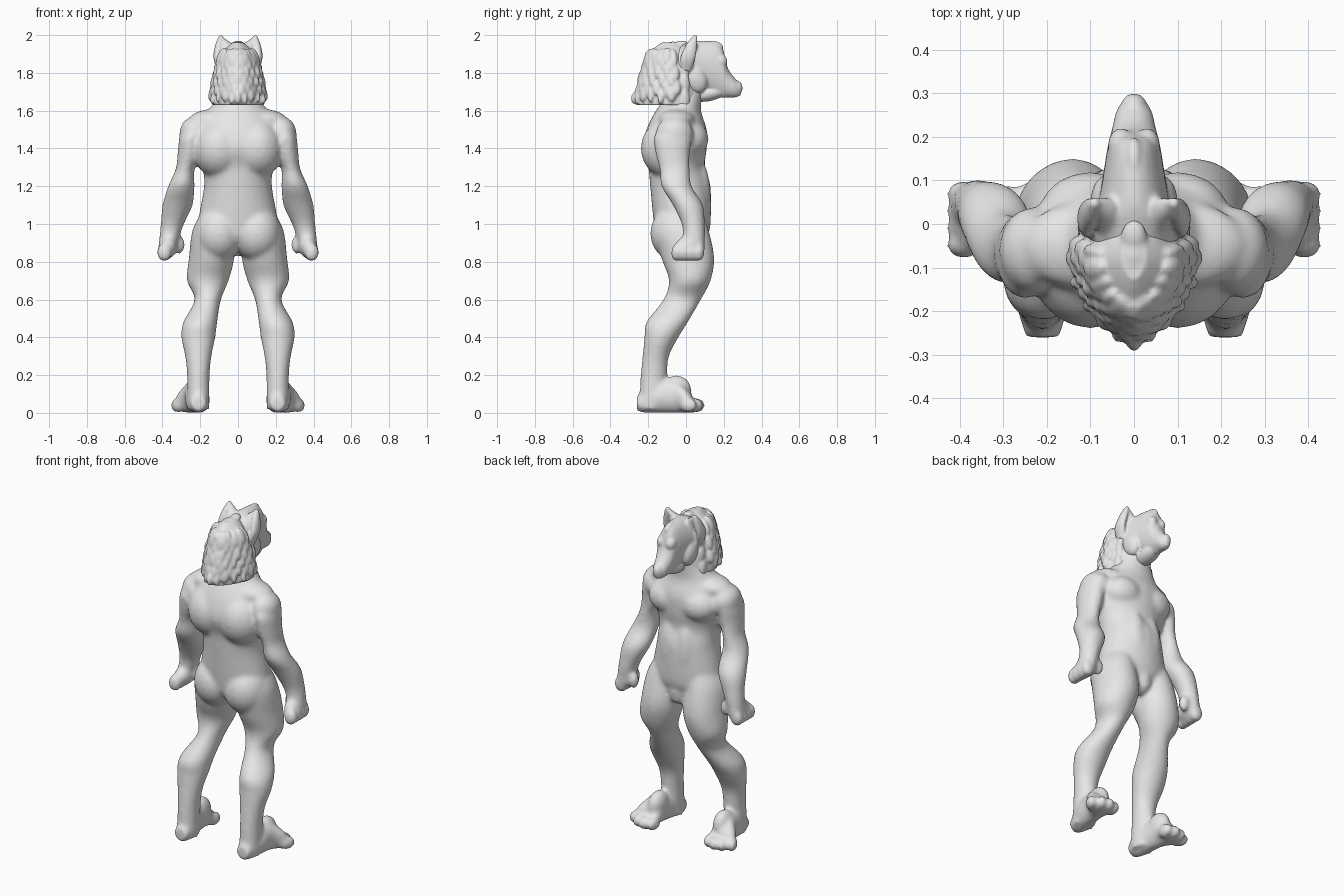
import bpy, bmesh, math, random
from mathutils import Matrix, Vector

random.seed(4)
if "Cube" in bpy.data.objects:
    bpy.data.objects.remove(bpy.data.objects["Cube"], do_unlink=True)

grey = bpy.data.materials.new("plain grey")
grey.use_nodes = True
grey.diffuse_color = (.8, .8, .8, 1)
grey.node_tree.nodes["Principled BSDF"].inputs["Base Color"].default_value = grey.diffuse_color


def ring(x=0, y=0, z=0, wide=.1, deep=.1):
    """One oval section of a lofted part."""
    return (x, y, z, wide, deep)


def catmull(before, start, end, after, t):
    """Smooth blend from start to end."""
    slope_in, slope_out = (end - before) / 2, (after - start) / 2
    bend = 3 * (end - start) - 2 * slope_in - slope_out
    twist = 2 * (start - end) + slope_in + slope_out
    return start + t * (slope_in + t * (bend + t * twist))


def smooth_path(rows, steps=6):
    """Interpolate extra sections between the given ones."""
    padded = [rows[0], *rows, rows[-1]]
    path = []
    for group in zip(padded, padded[1:], padded[2:], padded[3:]):
        for step in range(steps):
            path.append([catmull(*values, step / steps) for values in zip(*group)])
    return path + [list(rows[-1])]


def oval(angle, wide, deep, point):
    """Point on an oval whose rear half narrows to a point."""
    c, s = math.cos(angle), math.sin(angle)
    return c * wide * (1 - point * max(0, -s)), s * deep


def loft(bm, rows, depth_axis=Vector((0, 1, 0)), point=0, count=28):
    """Skin a closed tube over rounded sections."""
    loops = []
    for x, y, z, wide, deep in smooth_path(rows):
        loop = []
        for k in range(count):
            across, along = oval(math.tau * k / count, wide, deep, point)
            loop.append(bm.verts.new(Vector((x + across, y, z)) + depth_axis * along))
        loops.append(loop)
    faces = [bm.faces.new(loops[0]), bm.faces.new(loops[-1])]
    for low, high in zip(loops, loops[1:]):
        for k in range(count):
            following = (k + 1) % count
            faces.append(bm.faces.new((low[k], low[following], high[following], high[k])))
    bmesh.ops.recalc_face_normals(bm, faces=faces)


def blob(bm, x=0, y=0, z=0, wide=.1, deep=.1, tall=.1, turn=0, tilt=0):
    """Ellipsoid mass, tilted about x and then turned about z."""
    matrix = (Matrix.Translation((x, y, z)) @ Matrix.Rotation(turn, 4, "Z")
              @ Matrix.Rotation(tilt, 4, "X") @ Matrix.Diagonal((wide, deep, tall, 1)))
    bmesh.ops.create_icosphere(bm, subdivisions=3, radius=1, matrix=matrix)


def fuse(bm, name, voxel, relax):
    """Mirror the masses and merge them into one smooth skin."""
    mesh = bpy.data.meshes.new(name)
    bm.to_mesh(mesh)
    bm.free()
    mesh.materials.append(grey)
    obj = bpy.data.objects.new(name, mesh)
    bpy.context.collection.objects.link(obj)
    mirror = obj.modifiers.new("other side", "MIRROR")
    mirror.use_mirror_merge = False
    skin = obj.modifiers.new("skin", "REMESH")
    skin.mode = "VOXEL"
    skin.voxel_size = voxel
    skin.use_smooth_shade = True
    soften = obj.modifiers.new("soften", "SMOOTH")
    soften.factor = .5
    soften.iterations = relax


upright = Vector((0, 0, 1))

# Torso, from crotch to neck
body = bmesh.new()
loft(body, [
    ring(y=.02, z=.86, wide=.06, deep=.09),
    ring(y=-.02, z=.92, wide=.16, deep=.13),
    ring(y=-.02, z=1, wide=.21, deep=.15),
    ring(y=-.03, z=1.2, wide=.18, deep=.16),
    ring(y=-.05, z=1.3, wide=.19, deep=.15),
    ring(y=-.06, z=1.4, wide=.23, deep=.17),
    ring(y=-.05, z=1.5, wide=.24, deep=.16),
    ring(y=-.04, z=1.6, wide=.16, deep=.12),
    ring(z=1.7, wide=.09, deep=.09),
    ring(y=.03, z=1.8, wide=.08, deep=.08),
])

# Torso muscles: groin, chest, shoulder blade, neck slope, buttock, belly
blob(body, y=.06, z=.92, wide=.06, deep=.06, tall=.09)
blob(body, x=.1, y=.02, z=1.45, wide=.12, deep=.1, tall=.1)
blob(body, x=.1, y=-.09, z=1.4, wide=.14, deep=.15, tall=.16)
blob(body, x=.12, y=-.05, z=1.55, wide=.14, deep=.1, tall=.06)
blob(body, x=.1, y=-.05, z=.95, wide=.13, deep=.14, tall=.15)
blob(body, x=.05, y=.06, z=1.15, wide=.07, deep=.07, tall=.2)

# Leg, from hip to heel
loft(body, [
    ring(x=.11, y=-.02, z=1.08, wide=.07, deep=.1),
    ring(x=.13, y=-.02, z=.97, wide=.11, deep=.14),
    ring(x=.14, y=.01, z=.82, wide=.12, deep=.14),
    ring(x=.16, y=.02, z=.7, wide=.11, deep=.11),
    ring(x=.16, y=-.02, z=.6, wide=.07, deep=.1),
    ring(x=.2, y=-.1, z=.48, wide=.09, deep=.11),
    ring(x=.21, y=-.13, z=.4, wide=.09, deep=.09),
    ring(x=.21, y=-.16, z=.3, wide=.07, deep=.07),
    ring(x=.21, y=-.17, z=.2, wide=.06, deep=.07),
    ring(x=.21, y=-.18, z=.02, wide=.06, deep=.07),
])

# Foot with four spread toes
loft(body, [
    ring(x=.21, y=-.26, z=.05, wide=.04, deep=.04),
    ring(x=.21, y=-.22, z=.06, wide=.05, deep=.06),
    ring(x=.22, y=-.15, z=.08, wide=.06, deep=.08),
    ring(x=.23, y=-.07, z=.09, wide=.06, deep=.09),
    ring(x=.25, y=-.01, z=.07, wide=.08, deep=.07),
    ring(x=.25, y=.03, z=.05, wide=.08, deep=.05),
], depth_axis=upright)
blob(body, x=.22, y=-.05, z=.12, wide=.05, deep=.08, tall=.08)
for toe in range(4):
    spread = toe / 3
    blob(body, x=.19 + .13 * spread, y=.04 + .07 * spread * (1 - 1.4 * spread), z=.04,
         wide=.03, deep=.05, tall=.04, turn=-spread / 2)

# Arm, from shoulder to wrist, with a rounded shoulder cap
blob(body, x=.23, y=-.06, z=1.48, wide=.08, deep=.1, tall=.09, tilt=-.1)
loft(body, [
    ring(x=.23, y=-.06, z=1.52, wide=.05, deep=.07),
    ring(x=.25, y=-.07, z=1.46, wide=.06, deep=.1),
    ring(x=.26, y=-.07, z=1.37, wide=.06, deep=.09),
    ring(x=.28, y=-.06, z=1.29, wide=.05, deep=.08),
    ring(x=.3, y=-.05, z=1.2, wide=.07, deep=.08),
    ring(x=.32, y=.01, z=1.1, wide=.08, deep=.08),
    ring(x=.35, y=.04, z=.99, wide=.06, deep=.06),
    ring(x=.37, y=.04, z=.9, wide=.05, deep=.06),
])

# Loosely closed hand with fingers and thumb
blob(body, x=.37, y=.02, z=.88, wide=.05, deep=.08, tall=.06)
for finger in range(4):
    blob(body, x=.39, y=-.05 + finger * .04, z=.85, wide=.04, deep=.03, tall=.05, tilt=-.1)
blob(body, x=.31, y=.06, z=.89, wide=.03, deep=.03, tall=.05)
fuse(body, "body", voxel=.01, relax=16)

# Head with long drooping muzzle
head = bmesh.new()
loft(head, [
    ring(y=-.1, z=1.82, wide=.07, deep=.09),
    ring(y=-.02, z=1.83, wide=.1, deep=.12),
    ring(y=.06, z=1.84, wide=.08, deep=.13),
    ring(y=.18, z=1.81, wide=.06, deep=.14),
    ring(y=.22, z=1.75, wide=.05, deep=.08),
    ring(y=.26, z=1.72, wide=.04, deep=.05),
    ring(y=.29, z=1.71, wide=.02, deep=.03),
], depth_axis=upright)

# Nose, forehead crest, throat, brow and cheek fur
blob(head, y=.27, z=1.72, wide=.03, deep=.03, tall=.04)
blob(head, y=.15, z=1.94, wide=.02, deep=.05, tall=.03, tilt=-.2)
blob(head, y=.12, z=1.69, wide=.05, deep=.1, tall=.04, tilt=.2)
blob(head, x=.03, y=.18, z=1.86, wide=.03, deep=.04, tall=.04, tilt=-.5)
blob(head, x=.06, y=.05, z=1.77, wide=.04, deep=.06, tall=.08, tilt=.4)

# Pointed ear and the ridge joining it to the crown
loft(head, [
    ring(x=.09, z=1.81, wide=.02, deep=.03),
    ring(x=.11, y=.01, z=1.88, wide=.02, deep=.04),
    ring(x=.1, y=.03, z=1.95, wide=.02, deep=.03),
    ring(x=.09, y=.05, z=2, wide=.01, deep=.01),
])
loft(head, [
    ring(x=.04, z=1.88, wide=.05, deep=.06),
    ring(x=.06, y=.03, z=1.95, wide=.03, deep=.03),
    ring(x=.09, y=.05, z=1.99, wide=.01, deep=.01),
])
fuse(head, "head", voxel=.007, relax=4)

# Mane core, drawn to a point at the rear
mane = bmesh.new()
core = [
    ring(y=-.09, z=1.63, wide=.14, deep=.17),
    ring(y=-.09, z=1.72, wide=.13, deep=.16),
    ring(y=-.09, z=1.82, wide=.11, deep=.13),
    ring(y=-.09, z=1.91, wide=.08, deep=.1),
    ring(y=-.08, z=1.96, wide=.03, deep=.05),
]
loft(mane, core, point=.3)

# Tiers of overlapping locks, from the back round to the side
for tier in range(6):
    height = 1.69 + tier * .04
    x, y, z, wide, deep = min(smooth_path(core), key=lambda row: abs(row[2] - height))
    for lock in range(6):
        angle = (lock + tier % 2 / 2) * .33
        across, along = oval(angle - math.pi / 2, wide, deep, point=.3)
        size = random.uniform(.8, 1.4) * .02
        blob(mane, x=across, y=y + along, z=height + random.uniform(-.01, .01),
             wide=size, deep=.02, tall=.05, turn=angle, tilt=random.uniform(-.5, -.2))

# Crown tufts, long rear point and hanging side locks
for tuft in range(4):
    blob(mane, y=-.03 - tuft * .05, z=1.95 - tuft * tuft * .005,
         wide=.03, deep=.04, tall=.02, tilt=.2)
blob(mane, y=-.26, z=1.67, wide=.02, deep=.03, tall=.04, tilt=-.4)
for lock in range(3):
    blob(mane, x=.11 - lock * .01, y=-.01, z=1.66 + lock * .08, wide=.02, deep=.03, tall=.06)
fuse(mane, "mane", voxel=.007, relax=3)
